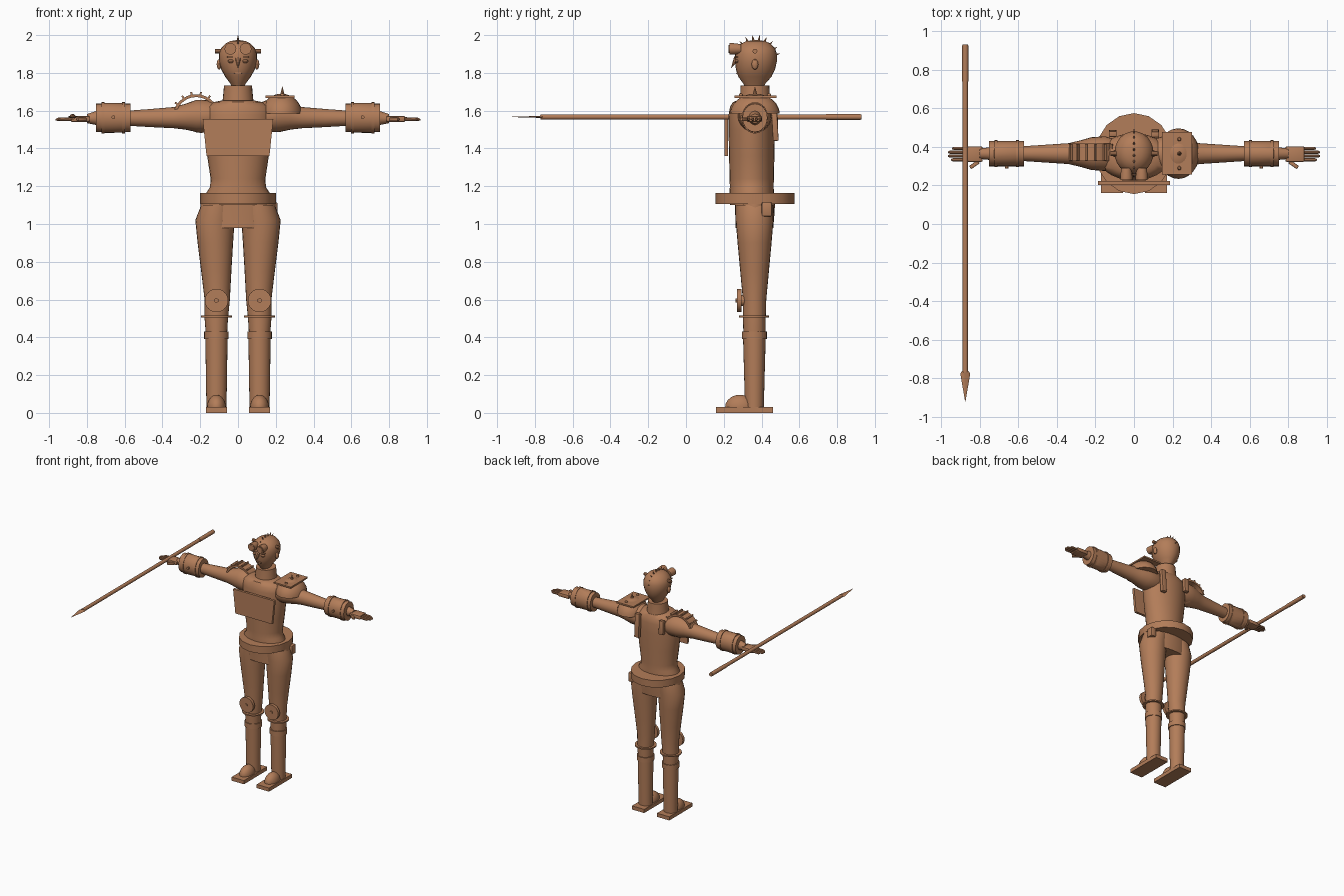
import bpy, bmesh, math
from mathutils import Vector, Matrix

if "Cube" in bpy.data.objects:
    bpy.data.objects.remove(bpy.data.objects["Cube"])

CY = 0.365  # depth of the figure's centre line

mat = bpy.data.materials.new("warm_brown")
mat.diffuse_color = (0.45, 0.205, 0.10, 1)
mat.use_nodes = True
mat.node_tree.nodes["Principled BSDF"].inputs["Base Color"].default_value = mat.diffuse_color


def finish(name, bm):
    bmesh.ops.recalc_face_normals(bm, faces=bm.faces)
    me = bpy.data.meshes.new(name)
    bm.to_mesh(me)
    bm.free()
    me.shade_smooth()
    me.set_sharp_from_angle(angle=math.radians(35))
    me.materials.append(mat)
    ob = bpy.data.objects.new(name, me)
    bpy.context.collection.objects.link(ob)
    return ob


def loft(name, rings, axis="z", sides=24):
    """Skin elliptical rings: (position, centre a, centre b, radius a, radius b)."""
    bm = bmesh.new()
    loops = []
    for p, ca, cb, ra, rb in rings:
        loop = []
        for i in range(sides):
            t = 2 * math.pi * i / sides
            a, b = ca + ra * math.cos(t), cb + rb * math.sin(t)
            co = {"z": (a, b, p), "x": (p, a, b), "y": (a, p, b)}[axis]
            loop.append(bm.verts.new(co))
        loops.append(loop)
    for lo, hi in zip(loops, loops[1:]):
        for i in range(sides):
            j = (i + 1) % sides
            bm.faces.new((lo[i], lo[j], hi[j], hi[i]))
    bm.faces.new(loops[0])
    bm.faces.new(loops[-1])
    return finish(name, bm)


def box(name, lo, hi, bevel=0.0, rot=None):
    lo, hi = Vector(lo), Vector(hi)
    s = hi - lo
    m = Matrix.Translation((lo + hi) / 2) @ (rot or Matrix()) @ Matrix.Diagonal((*s, 1))
    bm = bmesh.new()
    bmesh.ops.create_cube(bm, size=1, matrix=m)
    if bevel:
        bmesh.ops.bevel(bm, geom=bm.edges[:], offset=bevel, segments=2, affect="EDGES", profile=0.5)
    return finish(name, bm)


def ball(name, c, r, seg=20, cut=None):
    bm = bmesh.new()
    bmesh.ops.create_uvsphere(bm, u_segments=seg, v_segments=seg // 2, radius=1,
                              matrix=Matrix.Translation(c) @ Matrix.Diagonal((*r, 1)))
    if cut is not None:  # keep only what is above the cut height
        g = bm.verts[:] + bm.edges[:] + bm.faces[:]
        bmesh.ops.bisect_plane(bm, geom=g, plane_co=(0, 0, cut), plane_no=(0, 0, 1), clear_inner=True)
        bmesh.ops.holes_fill(bm, edges=[e for e in bm.edges if e.is_boundary])
    return finish(name, bm)


def cone(name, base, tip, r, sides=8):
    base, tip = Vector(base), Vector(tip)
    d = tip - base
    m = Matrix.Translation((base + tip) / 2) @ d.to_track_quat("Z", "Y").to_matrix().to_4x4()
    bm = bmesh.new()
    bmesh.ops.create_cone(bm, cap_ends=True, segments=sides, radius1=r, radius2=0, depth=d.length, matrix=m)
    return finish(name, bm)


# Torso, hips and belt
loft("torso", [(z, 0, 0.348, a, b) for z, a, b in (
    (1.10, .17, .115), (1.165, .168, .118), (1.195, .148, .116), (1.24, .145, .117), (1.36, .163, .12),
    (1.5, .18, .123), (1.58, .185, .122), (1.62, .172, .115), (1.645, .13, .1), (1.655, .08, .075))], sides=28)
loft("hips", [(0.98, 0, .362, .20, .10), (1.04, 0, .364, .203, .103), (1.12, 0, .365, .198, .107)])
loft("belt", [(1.107, 0, CY, .2, .21), (1.165, 0, CY, .2, .21)], sides=16)
box("belt_pouch", (.165, .40, 1.04), (.21, .455, 1.115), .008)
plate = box("chest_plate", (-.187, .203, 1.36), (.187, .223, 1.556))
for v in plate.data.vertices:
    if v.co.z < 1.4:
        v.co.x *= .89

# Neck, collar and head
loft("collar", [(1.64, 0, CY, .083, .083), (1.69, 0, CY, .078, .078), (1.732, 0, CY, .074, .076)])
loft("head", [(z, 0, c, a, b) for z, c, a, b in (
    (1.715, .362, .028, .045), (1.745, .362, .042, .06), (1.78, .365, .068, .088), (1.82, .368, .09, .104),
    (1.86, .37, .1, .111), (1.90, .37, .101, .111), (1.93, .37, .09, .101), (1.955, .37, .066, .078),
    (1.968, .37, .042, .05), (1.973, .37, .012, .015))])
for i in range(8):
    a = math.radians(-42 + i * 17)
    d = Vector((0, math.sin(a), math.cos(a)))
    c = Vector((0, .37, 1.872))
    cone("crest_spike", c + d * .092, c + d * .132, .009)
for s in (-1, 1):
    loft("goggle", [(y, s * .04, 1.927, r, r) for y, r in ((.229, .031), (.25, .031), (.29, .026))], "y", 18)
    loft("goggle_lens", [(.226, s * .04, 1.927, .022, .022), (.232, s * .04, 1.927, .022, .022)], "y", 18)
    loft("temple_bolt", [(s * x, CY, 1.915, .013, .013) for x in (.09, .122)], "x", 10)
    ball("ear", (s * .1, CY, 1.845), (.013, .018, .028), 12)
    ball("eye", (s * .037, .27, 1.862), (.018, .012, .01), 12)
    box("brow", (s * .037 - .02, .255, 1.881), (s * .037 + .02, .275, 1.888))
cone("nose", (0, .268, 1.875), (0, .238, 1.825), .016)
box("mouth", (-.02, .266, 1.793), (.02, .285, 1.803), .003)

# Spear gripped in one hand
SX, SZ = -.875, 1.567
loft("spear_shaft", [(-.77, SX, SZ, .014, .014), (.93, SX, SZ, .014, .014)], "y", 12)
loft("spear_grip_end", [(.74, SX, SZ, .016, .016), (.925, SX, SZ, .016, .016)], "y", 12)
loft("spear_head", [(-.92, SX, SZ, .001, .001), (-.775, SX, SZ, .026, .005), (-.76, SX, SZ, .014, .012)], "y", 8)

for s in (-1, 1):
    # Arm, cuff and hand
    loft("arm", [(s * x, CY, z, a, b) for x, z, a, b in (
        (.10, 1.565, .075, .07), (.15, 1.57, .09, .085), (.22, 1.572, .085, .085), (.28, 1.568, .068, .068),
        (.34, 1.563, .054, .056), (.46, 1.561, .046, .048), (.58, 1.56, .038, .04))], "x")
    loft("cuff", [(s * x, CY, 1.562, .066, r) for x, r in (
        (.57, .075), (.595, .075), (.60, .078), (.72, .08), (.725, .075), (.752, .075))], "x")
    for x in (.605, .715):
        loft("cuff_band", [(s * (x - .008), CY, 1.562, .07, .083), (s * (x + .008), CY, 1.562, .07, .083)], "x")
    loft("cuff_bolt", [(.288, s * .66, 1.565, .01, .01), (.31, s * .66, 1.565, .01, .01)], "y", 10)
    loft("wrist", [(s * .74, CY, 1.562, .034, .04), (s * .77, CY, 1.56, .03, .032),
                   (s * .80, CY, 1.558, .028, .024)], "x", 16)
    xs = sorted((s * .785, s * .885))
    box("palm", (xs[0], .322, 1.54), (xs[1], .403, 1.572), .008)
    for i, tip in enumerate((.95, .965, .965, .945)):
        y = .333 + i * .0197
        loft("finger", [(s * .87, y, 1.556, .0085, .01), (s * (tip - .012), y, 1.554, .0085, .009),
                        (s * tip, y, 1.553, .004, .004)], "x", 8)
    xs = sorted((s * .80, s * .855))
    box("thumb", (xs[0], .298, 1.545), (xs[1], .318, 1.563), .005, Matrix.Rotation(-s * .6, 4, "Z"))

    # Leg and boot
    cx = s * .114
    loft("leg", [(z, s * x, y, a, b) for z, x, y, a, b in (
        (.40, .114, .362, .055, .058), (.5, .115, .362, .062, .06), (.6, .11, .363, .067, .062),
        (.75, .115, .363, .08, .076), (.9, .12, .363, .094, .09), (1.02, .122, .363, .104, .1),
        (1.1, .105, .363, .09, .1))])
    loft("boot_shaft", [(.02, cx, .362, .053, .05), (.15, cx, .362, .055, .053), (.40, cx, .362, .059, .06)])
    loft("boot_cuff", [(.392, cx, .362, .065, .066), (.432, cx, .362, .065, .066)])
    loft("shin_ring", [(.505, cx, .36, .083, .08), (.515, cx, .36, .083, .08)])
    box("sole", (cx - .056, .16, 0), (cx + .056, .46, .03))
    ball("boot_toe", (cx, .285, .03), (.05, .078, .066), 20, .028)
    loft("knee_disc", [(.27, cx, .595, .062, .062), (.293, cx, .595, .062, .062)], "y", 24)
    loft("knee_boss", [(.262, cx, .595, .012, .012), (.275, cx, .595, .012, .012)], "y", 10)
    loft("knee_mount", [(.285, cx, .595, .03, .03), (.33, cx, .595, .03, .03)], "y", 12)
    # Strap down the back
    zb = 1.44 if s > 0 else 1.52
    box("back_strap", (s * .11 - .02, .455, zb), (s * .11 + .02, .485, 1.63), .004, Matrix.Rotation(.06, 4, "X"))

# Banded shoulder guard with ridges
PC = Vector((-.222, .372, 1.565))
ball("shoulder_joint", (-.195, CY, 1.57), (.1, .078, .088))
bm = bmesh.new()
rows = []
for i in range(13):
    t = math.radians(20 + 140 * i / 12)
    d = Vector((math.cos(t), 0, math.sin(t)))
    rows.append([bm.verts.new(PC + d * r + Vector((0, y, 0)))
                 for r, y in ((.107, -.045), (.122, -.045), (.122, .045), (.107, .045))])
for p, q in zip(rows, rows[1:]):
    for k in range(4):
        bm.faces.new((p[k], p[(k + 1) % 4], q[(k + 1) % 4], q[k]))
bm.faces.new(rows[0])
bm.faces.new(rows[-1])
finish("shoulder_guard", bm)
for i in range(6):
    t = math.radians(35 + i * 22)
    c = PC + Vector((math.cos(t), 0, math.sin(t))) * .127
    h = Vector((.005, .042, .009))
    box("guard_ridge", c - h, c + h, 0, Matrix.Rotation(math.pi / 2 - t, 4, "Y"))

# Domed shoulder guard with riveted plate and spike
ball("shoulder_dome", (.23, CY, 1.58), (.11, .132, .11), 24, 1.585)
box("shoulder_plate", (.145, .257, 1.668), (.30, .478, 1.68))
for y in (.29, CY, .44):
    ball("plate_rivet", (.235, y, 1.682), (.011, .011, .011), 10)
cone("shoulder_spike", (.235, CY, 1.68), (.235, CY, 1.73), .013)
